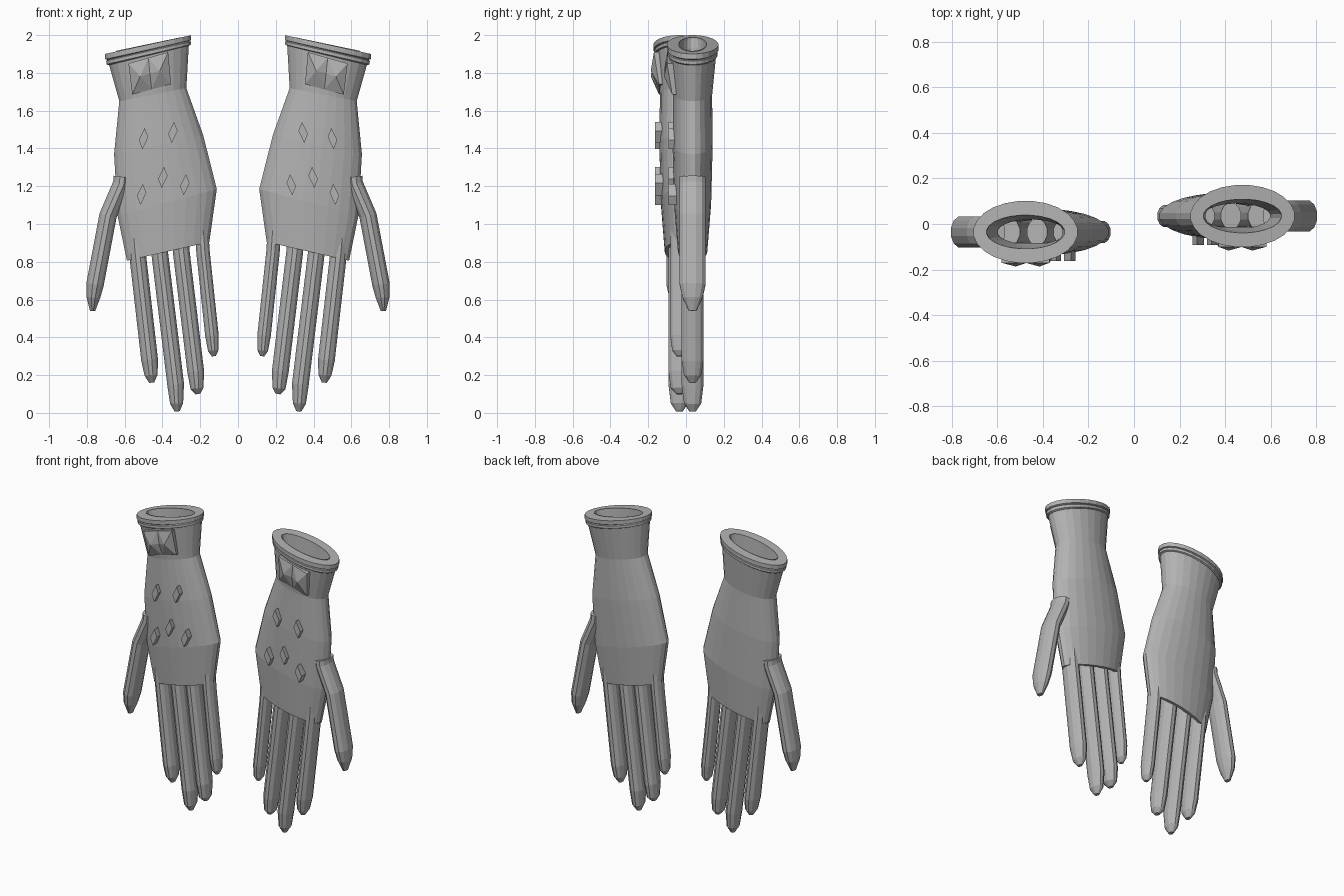
import bpy, bmesh, math
from mathutils import Vector

if "Cube" in bpy.data.objects:
    bpy.data.objects.remove(bpy.data.objects["Cube"])

grey = bpy.data.materials.new("plain_grey")
grey.use_nodes = True
COLOUR = (0.45, 0.45, 0.45, 1)
grey.diffuse_color = COLOUR
grey.node_tree.nodes["Principled BSDF"].inputs["Base Color"].default_value = COLOUR


def finish(name, bm, side):
    """Mirror to the given side, shift in depth and make the object."""
    for v in bm.verts:
        v.co.x *= side
        v.co.y += 0.035 * side
    bmesh.ops.recalc_face_normals(bm, faces=bm.faces)
    mesh = bpy.data.meshes.new(name)
    bm.to_mesh(mesh)
    bm.free()
    mesh.materials.append(grey)
    obj = bpy.data.objects.new(("left_" if side > 0 else "right_") + name, mesh)
    bpy.context.collection.objects.link(obj)


def ring(bm, centre, half, depth, sides):
    turns = [math.tau * (i + 0.5) / sides for i in range(sides)]
    return [bm.verts.new(centre + half * math.cos(a) + Vector((0, depth * math.sin(a), 0)))
            for a in turns]


def span(lx, lz, rx, rz, depth, scale=1.0):
    """Tilted ellipse between two edge points: centre, half width, depth."""
    a, b = Vector((lx, 0, lz)), Vector((rx, 0, rz))
    return (a + b) / 2, (b - a) / 2 * scale, depth


def loft(name, sections, side, sides=24, closed=False, caps=False):
    bm = bmesh.new()
    loops = [ring(bm, *s, sides) for s in sections]
    pairs = list(zip(loops, loops[1:]))
    if closed:
        pairs.append((loops[-1], loops[0]))
    for a, b in pairs:
        for i in range(sides):
            j = (i + 1) % sides
            bm.faces.new((a[i], a[j], b[j], b[i]))
    if caps:
        bm.faces.new(loops[0])
        bm.faces.new(loops[-1])
    finish(name, bm, side)


def finger(name, path, rx, ry, side, sides=12):
    """Tapered tube: full width along the path, blunt point at the end."""
    pts = [Vector((x, 0, z)) for x, z in path]
    scales = [1.0] * (len(pts) - 2) + [0.78, 0.3]
    sections = []
    for i, p in enumerate(pts):
        d = (pts[min(i + 1, len(pts) - 1)] - pts[max(i - 1, 0)]).normalized()
        across = Vector((-d.z, 0, d.x))
        sections.append((p, across * rx * scales[i], ry * scales[i]))
    loft(name, sections, side, sides, caps=True)


def diamond(name, x, z, side):
    bm = bmesh.new()
    up, out = Vector((-0.006, 0, 0.056)), Vector((0.025, 0, -0.008))
    loops = [[bm.verts.new(Vector((x, y, z)) + o) for o in (up, out, -up, -out)]
             for y in (-0.085, -0.128)]
    for i in range(4):
        j = (i + 1) % 4
        bm.faces.new((loops[0][i], loops[0][j], loops[1][j], loops[1][i]))
    for l in loops:
        bm.faces.new(l)
    finish(name, bm, side)


def bow(side):
    """Square plate carrying two raised lobes pinched at the middle."""
    bm = bmesh.new()
    tl, tr = Vector((0.37, -0.135, 1.91)), Vector((0.58, -0.135, 1.85))
    bl, br = Vector((0.355, -0.108, 1.74)), Vector((0.56, -0.108, 1.685))

    def at(u, v, lift=0.0):
        p = tl.lerp(tr, u).lerp(bl.lerp(br, u), v)
        return bm.verts.new(p - Vector((0, lift, 0)))

    front = [at(0, 0), at(0.5, 0), at(1, 0), at(1, 1), at(0.5, 1), at(0, 1)]
    back = [bm.verts.new(v.co + Vector((0, 0.06, 0))) for v in front]
    for i in range(6):
        j = (i + 1) % 6
        bm.faces.new((front[i], front[j], back[j], back[i]))
    bm.faces.new(back)
    knot = at(0.5, 0.5, 0.012)
    lobes = [at(0.25, 0.5, 0.03), at(0.75, 0.5, 0.03)]
    loops = ((0, 1, None, 4, 5), (1, 2, 3, 4, None))
    for peak, loop in zip(lobes, loops):
        vs = [knot if k is None else front[k] for k in loop]
        for a, b in zip(vs, vs[1:] + vs[:1]):
            bm.faces.new((a, b, peak))
    finish("cuff_bow", bm, side)


# Outer hand from cuff to knuckles, then the lining back up to the cuff mouth
outer = [(0.258, 1.955, 0.688, 1.855, 0.126), (0.272, 1.72, 0.63, 1.65, 0.104),
         (0.182, 1.47, 0.658, 1.37, 0.107), (0.11, 1.185, 0.64, 1.045, 0.099),
         (0.15, 0.905, 0.59, 0.805, 0.078)]
shell = [span(*s) for s in outer]
shell += [span(*s[:4], s[4] * 0.75, 0.9) for s in outer[:1:-1]]
shell += [span(*outer[1][:4], 0.055, 0.82), span(0.248, 2.0, 0.702, 1.905, 0.074, 0.75)]

# Double rolled band round the cuff mouth
band = [(0.258, 1.945, 0.688, 1.84, 0.127), (0.248, 1.95, 0.698, 1.845, 0.134),
        (0.248, 1.966, 0.7, 1.863, 0.134), (0.257, 1.97, 0.692, 1.868, 0.129),
        (0.246, 1.974, 0.705, 1.872, 0.137), (0.246, 2.0, 0.705, 1.9, 0.137)]
rolled = [span(*s) for s in band] + [span(*band[-1][:4], 0.074, 0.75),
                                     span(*band[0][:4], 0.074, 0.75)]

fingers = {
    "index_finger": [(0.545, 1.0), (0.533, 0.85), (0.468, 0.28), (0.46, 0.2), (0.457, 0.16)],
    "middle_finger": [(0.425, 0.93), (0.415, 0.85), (0.33, 0.15), (0.325, 0.05), (0.322, 0.008)],
    "ring_finger": [(0.308, 0.95), (0.3, 0.85), (0.224, 0.22), (0.217, 0.13), (0.212, 0.1)],
    "little_finger": [(0.195, 1.0), (0.185, 0.85), (0.138, 0.41), (0.131, 0.33), (0.128, 0.3)],
    "thumb": [(0.612, 1.25), (0.617, 1.21), (0.688, 1.045), (0.757, 0.68), (0.766, 0.61), (0.77, 0.54)],
}
studs = [(0.345, 1.485), (0.5, 1.452), (0.398, 1.247), (0.282, 1.208), (0.51, 1.157)]

for side in (1, -1):
    loft("glove_shell", shell, side)
    loft("cuff_band", rolled, side, closed=True)
    for name, path in fingers.items():
        size = {"thumb": (0.048, 0.071), "little_finger": (0.037, 0.05)}.get(name, (0.046, 0.06))
        finger(name, path, *size, side)
    for n, (x, z) in enumerate(studs):
        diamond("diamond_stud_%d" % (n + 1), x, z, side)
    bow(side)
